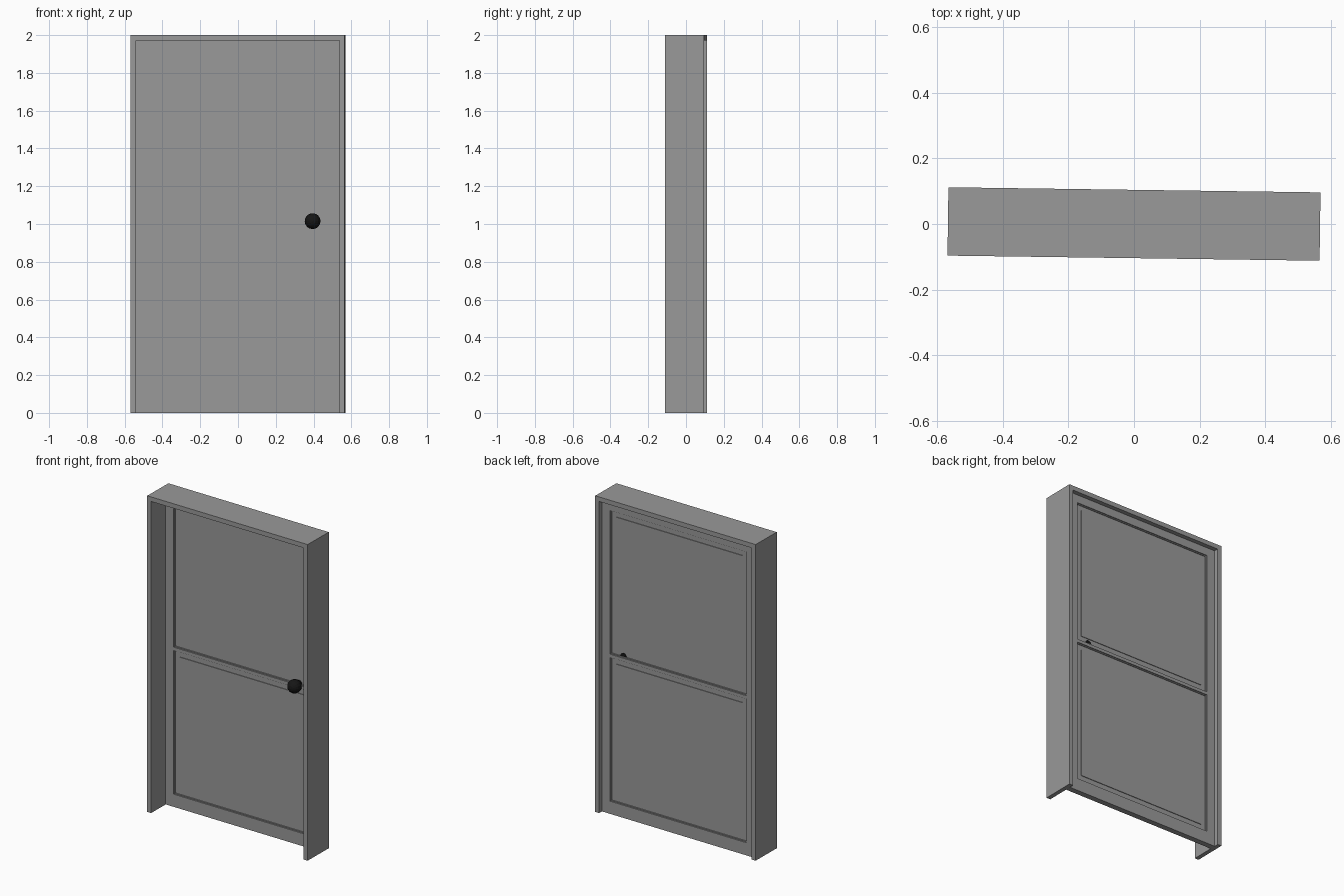
import bpy, bmesh, math
from mathutils import Matrix, Vector

if "Cube" in bpy.data.objects:
    bpy.data.objects.remove(bpy.data.objects["Cube"])

TURN = -0.0137            # whole doorway is turned very slightly about z
HALF_W, HALF_D, HEIGHT, JAMB = 0.5665, 0.104, 2.0, 0.027
DOOR_FRONT, DOOR_BACK = 0.04, 0.076


def material(name, v):
    m = bpy.data.materials.new(name)
    m.diffuse_color = (v, v, v, 1)
    m.use_nodes = True
    m.node_tree.nodes["Principled BSDF"].inputs["Base Color"].default_value = m.diffuse_color
    return m


grey, black = material("dark_grey", 0.32), material("black", 0.008)


def finish(name, bm, mat):
    bmesh.ops.recalc_face_normals(bm, faces=bm.faces)
    me = bpy.data.meshes.new(name)
    bm.to_mesh(me)
    bm.free()
    me.materials.append(mat)
    ob = bpy.data.objects.new(name, me)
    ob.rotation_euler.z = TURN
    bpy.context.collection.objects.link(ob)


def box(bm, lo, hi):
    lo, hi = Vector(lo), Vector(hi)
    m = Matrix.Translation((lo + hi) / 2) @ Matrix.Diagonal((*(hi - lo), 1))
    bmesh.ops.create_cube(bm, size=1, matrix=m)


# frame: U-shaped profile extruded through the wall depth
bm = bmesh.new()
w, i, top = HALF_W, HALF_W - JAMB, HEIGHT - 0.029
outline = [(-w, 0), (-i, 0), (-i, top), (i, top), (i, 0), (w, 0), (w, HEIGHT), (-w, HEIGHT)]
face = bm.faces.new([bm.verts.new((x, -HALF_D, z)) for x, z in outline])
new = bmesh.ops.extrude_face_region(bm, geom=[face])["geom"]
bmesh.ops.translate(bm, vec=(0, 2 * HALF_D, 0),
                    verts=[v for v in new if isinstance(v, bmesh.types.BMVert)])
finish("door_frame", bm, grey)

# door leaf: slab cut into a grid, then two fielded panels on both sides
bm = bmesh.new()
box(bm, (-i, DOOR_FRONT, 0), (i, DOOR_BACK, top))
PANEL_X = 0.483
PANELS = [(0.08, 0.99), (1.01, 1.92)]
cuts = [((x, 0, 0), (1, 0, 0)) for x in (-PANEL_X, PANEL_X)]
cuts += [((0, 0, z), (0, 0, 1)) for pair in PANELS for z in pair]
for co, no in cuts:
    bmesh.ops.bisect_plane(bm, geom=bm.verts[:] + bm.edges[:] + bm.faces[:],
                           plane_co=co, plane_no=no)
bm.normal_update()
panels = []
for f in bm.faces:
    c = f.calc_center_median()
    if abs(f.normal.y) > 0.9 and abs(c.x) < 0.1 and any(a < c.z < b for a, b in PANELS):
        panels.append(f)
# step, ledge, second step, flat groove, raised field
for thick, depth in ((0.0, -0.006), (0.008, 0.0), (0.0, -0.005), (0.042, 0.0), (0.0, 0.004)):
    bmesh.ops.inset_individual(bm, faces=panels, thickness=max(thick, 0.0001), depth=depth)
finish("door_leaf", bm, grey)

# knob and its spindle
KX, KZ = 0.395, 1.015
lay = Matrix.Rotation(math.pi / 2, 4, 'X')
bm = bmesh.new()
bmesh.ops.create_uvsphere(bm, u_segments=16, v_segments=8, radius=0.042,
                          matrix=Matrix.Translation((KX, 0.006, KZ)) @ lay)
finish("door_knob", bm, black)

bm = bmesh.new()
y0, y1 = 0.02, 0.0675
bmesh.ops.create_cone(bm, cap_ends=True, segments=16, radius1=0.022, radius2=0.022,
                      depth=y1 - y0,
                      matrix=Matrix.Translation((KX, (y0 + y1) / 2, KZ)) @ lay)
finish("knob_spindle", bm, black)
